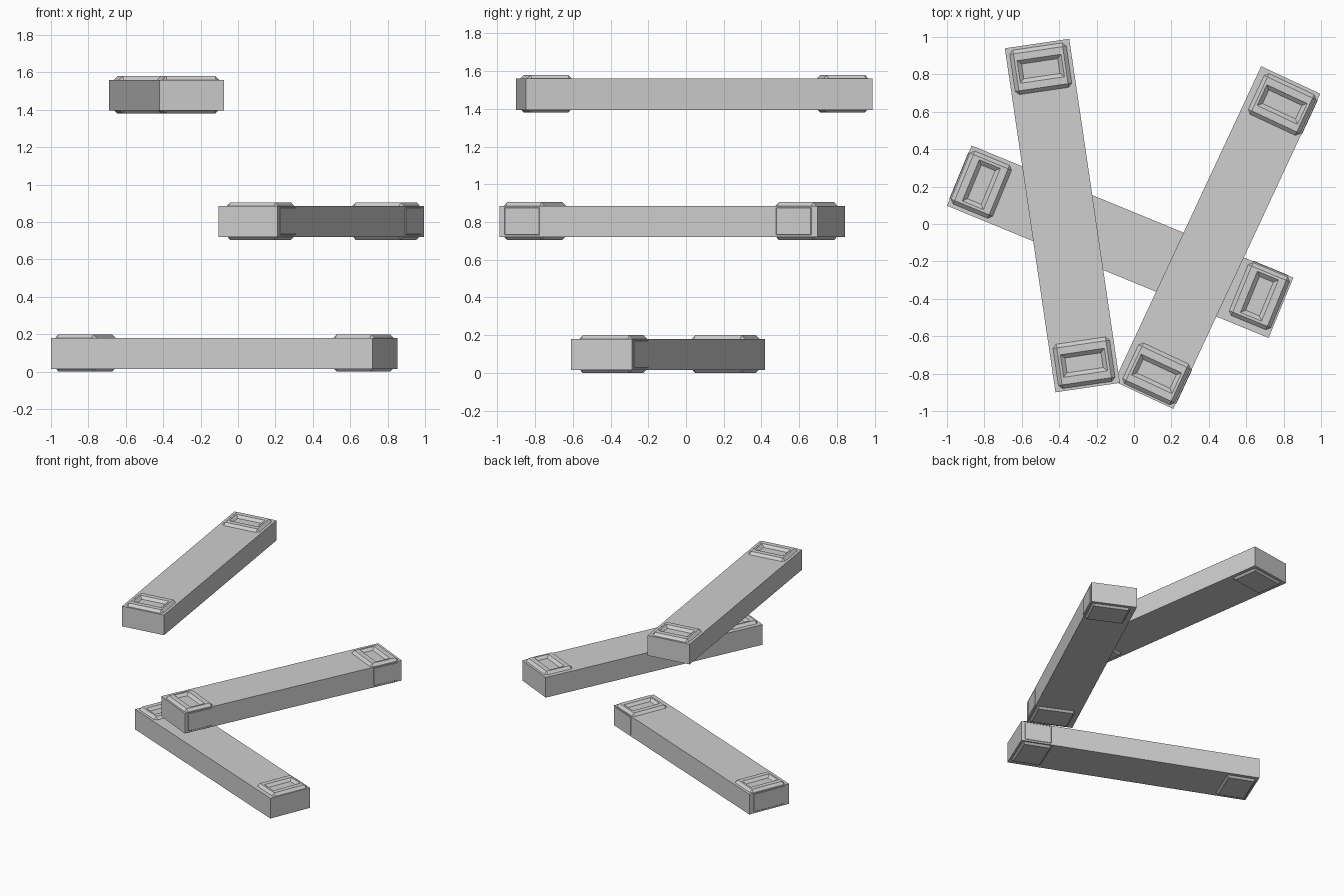
import bpy, bmesh, math
from mathutils import Matrix, Vector

if "Cube" in bpy.data.objects:
    bpy.data.objects.remove(bpy.data.objects["Cube"])

grey = bpy.data.materials.new("light_grey")
grey.diffuse_color = (0.62, 0.62, 0.62, 1)
grey.use_nodes = True
grey.node_tree.nodes["Principled BSDF"].inputs["Base Color"].default_value = grey.diffuse_color

LENGTH, WIDTH, HEIGHT = 1.859, 0.348, 0.165      # beam body
PAD = Vector((0.26, 0.326, 0.20))                # end block: along, across, high
BEVEL = 0.03


def make_object(name, bm, matrix):
    bmesh.ops.recalc_face_normals(bm, faces=bm.faces)
    mesh = bpy.data.meshes.new(name)
    bm.to_mesh(mesh)
    bm.free()
    mesh.materials.append(grey)
    ob = bpy.data.objects.new(name, mesh)
    ob.matrix_world = matrix
    bpy.context.collection.objects.link(ob)
    return ob


def box(size):
    bm = bmesh.new()
    bmesh.ops.create_cube(bm, size=1)
    bmesh.ops.scale(bm, vec=size, verts=bm.verts)
    return bm


def set_rect(face, x, y, z):
    # move the corners of a horizontal face to a centred rectangle
    for v in face.verts:
        v.co = (math.copysign(x / 2, v.co.x), math.copysign(y / 2, v.co.y), z)


def end_block(name, matrix):
    # chamfered block with a shallow sloped recess in its top
    bm = box(PAD)
    bmesh.ops.bevel(bm, geom=bm.edges[:], offset=BEVEL, segments=1, affect='EDGES')
    bm.normal_update()
    top = max(bm.faces, key=lambda f: f.calc_center_median().z)
    z = PAD.z / 2
    bmesh.ops.inset_individual(bm, faces=[top], thickness=0.02)
    set_rect(top, 0.122, 0.238, z)
    bmesh.ops.inset_individual(bm, faces=[top], thickness=0.015)
    set_rect(top, 0.08, 0.195, z - 0.02)
    make_object(name, bm, matrix)


# name, centre x, centre y, base z, angle, then (inset from end, side offset)
# for the end block at the far (-) and near (+) end of the beam
beams = [
    ("lower_beam", -0.074, -0.095, 0.0, -22.35, (0.127, 0.0), (0.130, 0.014)),
    ("middle_beam", 0.445, -0.0725, 0.705, 65.0, (0.132, -0.014), (0.138, -0.014)),
    ("upper_beam", -0.383, 0.045, 1.38, -81.63, (0.136, 0.0), (0.134, 0.0)),
]

for name, x, y, z, angle, start, end in beams:
    place = Matrix.Translation((x, y, z)) @ Matrix.Rotation(math.radians(angle), 4, 'Z')
    # beam body
    make_object(name, box((LENGTH, WIDTH, HEIGHT)),
                place @ Matrix.Translation((0, 0, 0.015 + HEIGHT / 2)))
    # end blocks
    for label, sign, (inset, side) in (("start", -1, start), ("end", 1, end)):
        end_block(f"{name}_{label}_block", place @ Matrix.Translation(
            (sign * (LENGTH / 2 - inset), side, PAD.z / 2)))
